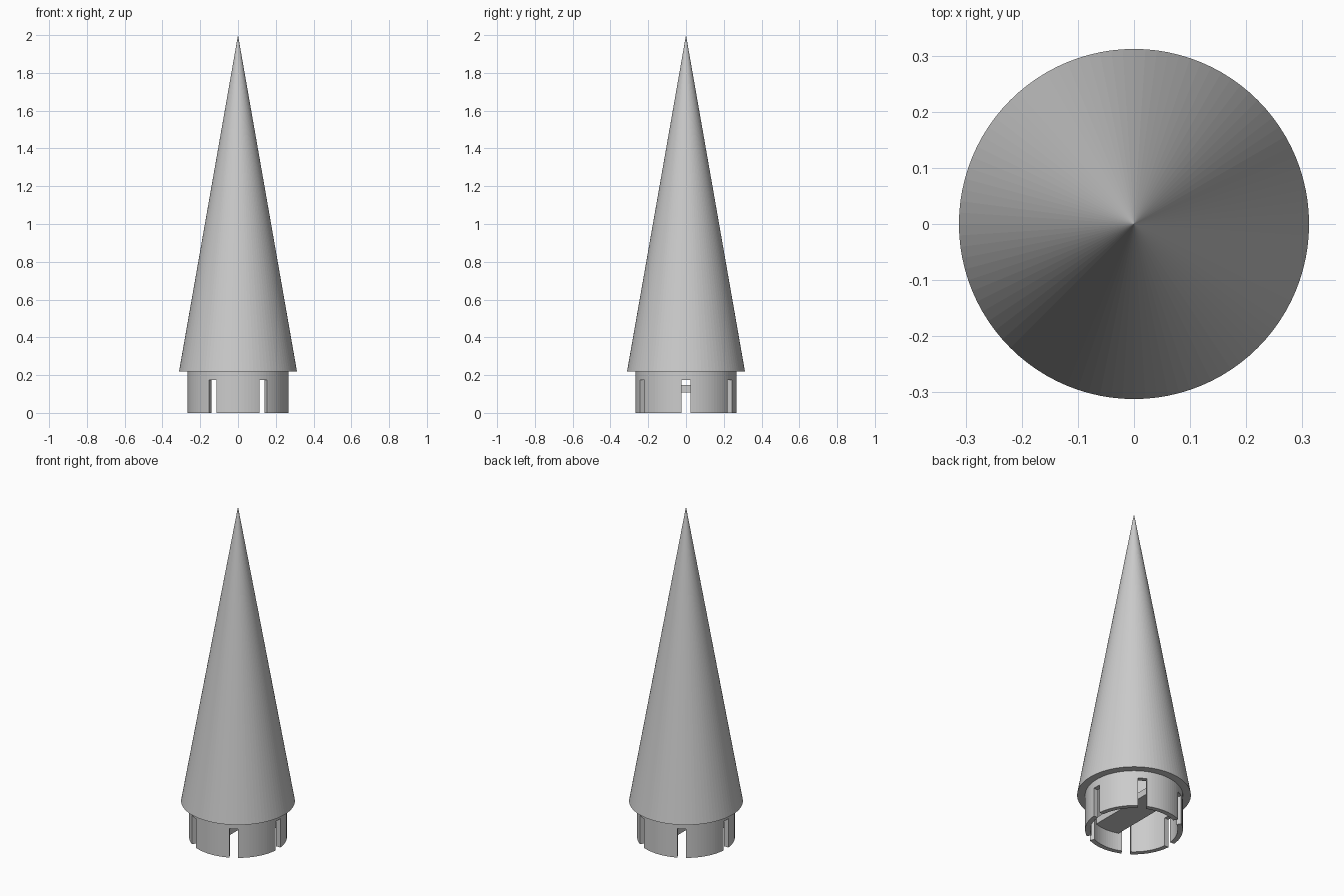
import bpy, bmesh, math
from mathutils import Matrix, Vector

old = bpy.data.objects.get("Cube")
if old:
    bpy.data.objects.remove(old, do_unlink=True)

SEGMENTS = 96
SLOTS = 6

grey = bpy.data.materials.new("plain_grey")
grey.use_nodes = True
grey.diffuse_color = (0.6, 0.6, 0.6, 1)
grey.node_tree.nodes["Principled BSDF"].inputs["Base Color"].default_value = grey.diffuse_color


def make_object(name, bm):
    bmesh.ops.recalc_face_normals(bm, faces=bm.faces)
    mesh = bpy.data.meshes.new(name)
    bm.to_mesh(mesh)
    bm.free()
    mesh.materials.append(grey)
    obj = bpy.data.objects.new(name, mesh)
    bpy.context.collection.objects.link(obj)
    return obj


def add_box(bm, low, high, turn=0.0):
    low, high = Vector(low), Vector(high)
    matrix = (Matrix.Rotation(turn, 4, "Z")
              @ Matrix.Translation((low + high) / 2)
              @ Matrix.Diagonal((*(high - low), 1)))
    bmesh.ops.create_cube(bm, size=1, matrix=matrix)


# Hollow cone with its stepped collar, turned from one closed profile
profile = [(0, 2), (0.312, 0.22), (0.268, 0.22), (0.268, 0),
           (0.24, 0), (0.24, 0.38), (0, 1.75)]
bm = bmesh.new()
verts = [bm.verts.new((r, 0, z)) for r, z in profile]
edges = [bm.edges.new(pair) for pair in zip(verts, verts[1:])]
bmesh.ops.spin(bm, geom=verts + edges, cent=(0, 0, 0), axis=(0, 0, 1),
               angle=math.tau, steps=SEGMENTS)
bmesh.ops.remove_doubles(bm, verts=bm.verts, dist=1e-5)
cone = make_object("nose_cone", bm)

# Six slots open at the bottom of the collar
bm = bmesh.new()
for i in range(SLOTS):
    add_box(bm, (0.2, -0.024, -0.1), (0.3, 0.024, 0.175), i * math.tau / SLOTS)
cutter = make_object("slot_cutter", bm)
cutter.hide_render = True
cut = cone.modifiers.new("slots", "BOOLEAN")
cut.operation = "DIFFERENCE"
cut.solver = "EXACT"
cut.object = cutter
bpy.context.view_layer.objects.active = cone
bpy.ops.object.modifier_apply(modifier=cut.name)
bpy.data.objects.remove(cutter, do_unlink=True)

# Flat anchor bar spanning the inside of the collar
bm = bmesh.new()
add_box(bm, (-0.08, -0.25, 0.108), (0.08, 0.25, 0.148))
make_object("anchor_bar", bm)
